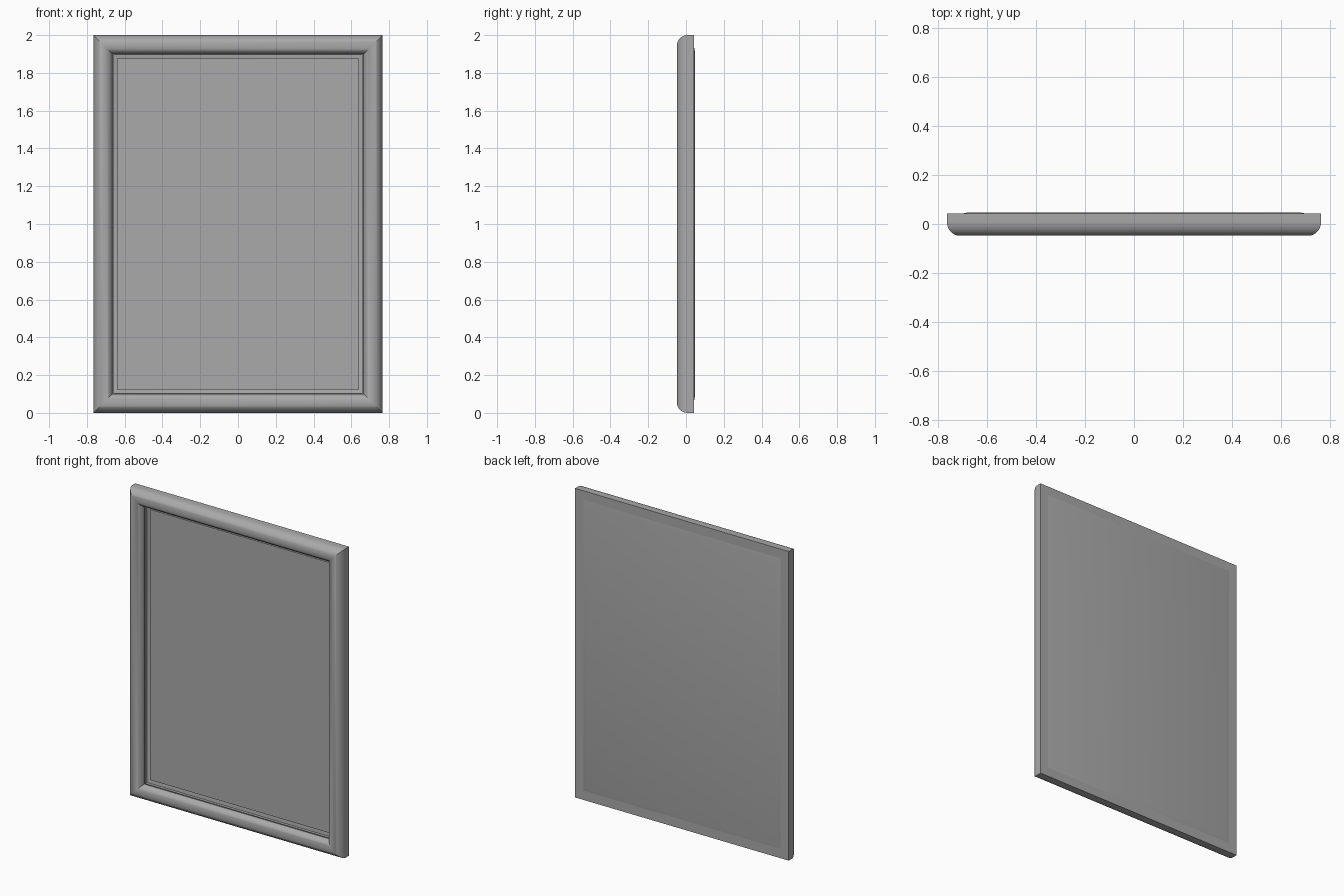
import bpy
import bmesh
from math import radians, sin, cos

HALF_W, HEIGHT = 0.765, 2.0

cube = bpy.data.objects.get("Cube")
if cube:
    bpy.data.objects.remove(cube, do_unlink=True)

# One plain grey for the whole frame
grey = bpy.data.materials.new("plain_grey")
grey.use_nodes = True
colour = (0.4, 0.4, 0.4, 1.0)
grey.diffuse_color = colour
grey.node_tree.nodes["Principled BSDF"].inputs["Base Color"].default_value = colour


def arc(cx, cy, rx, ry, start, end, steps=10):
    """Points on an ellipse in the profile plane (half width, depth)."""
    angles = [radians(start + (end - start) * i / steps) for i in range(steps + 1)]
    return [(cx + rx * cos(a), cy + ry * sin(a)) for a in angles]


def mitred(name, profile, closed=False, cap=False):
    """Sweep a profile of (half width, depth) around the mitred rectangle."""
    bm = bmesh.new()
    loops = []
    for x, y in profile:
        inset = HALF_W - x
        low, high = inset, HEIGHT - inset
        corners = [(-x, y, low), (x, y, low), (x, y, high), (-x, y, high)]
        loops.append([bm.verts.new(c) for c in corners])
    pairs = list(zip(loops, loops[1:]))
    if closed:
        pairs.append((loops[-1], loops[0]))
    for a, b in pairs:
        for i in range(4):
            j = (i + 1) % 4
            bm.faces.new((a[i], a[j], b[j], b[i]))
    if cap:
        bm.faces.new(loops[0])
        bm.faces.new(loops[-1])
    bmesh.ops.recalc_face_normals(bm, faces=bm.faces[:])
    mesh = bpy.data.meshes.new(name)
    bm.to_mesh(mesh)
    bm.free()
    mesh.materials.append(grey)
    obj = bpy.data.objects.new(name, mesh)
    bpy.context.collection.objects.link(obj)
    bpy.ops.object.select_all(action="DESELECT")
    obj.select_set(True)
    bpy.context.view_layer.objects.active = obj
    bpy.ops.object.shade_smooth_by_angle(angle=radians(30))
    return obj


# Outer rail: rounded outside shoulder, then a tighter roll down to the groove
shoulder = arc(0.712, 0.01, 0.053, 0.058, 0, -90)
roll = arc(0.712, -0.006, 0.047, 0.042, -90, -180)
mitred("outer_rail", [(0.665, 0.042), (HALF_W, 0.042)] + shoulder + roll[1:], closed=True)

# Inner moulding: quarter round falling to a small step at the panel
quarter = arc(0.66, 0.01, 0.045, 0.018, -90, 0)
mitred("inner_moulding", [(0.67, 0.03), (0.67, -0.008)] + quarter + [(0.615, 0.03)], closed=True)

# Picture panel with a bevelled raised back
mitred("panel", [(0.64, 0.015), (0.64, 0.04), (0.705, 0.042), (0.675, 0.048)], cap=True)
